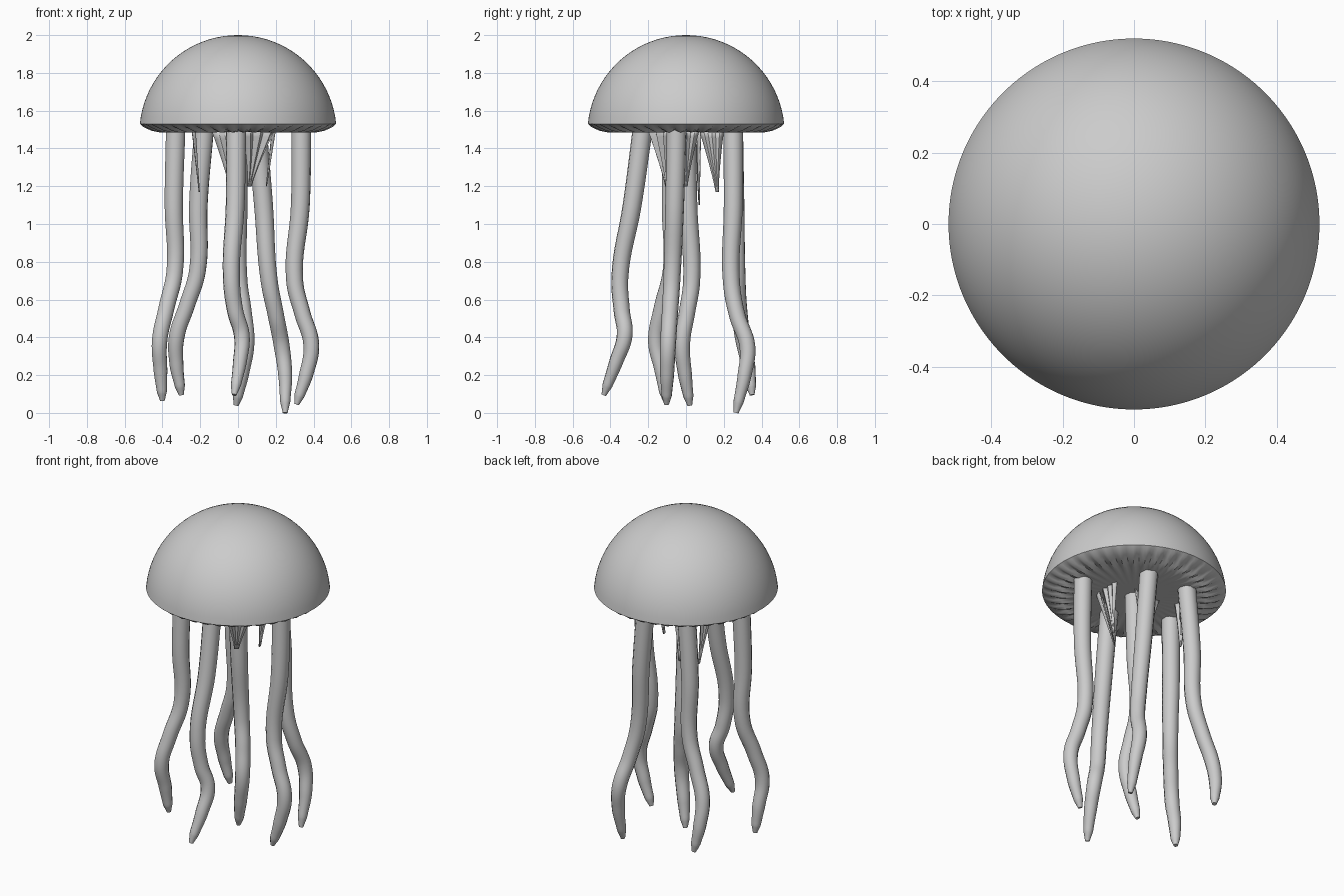
import bpy, bmesh
from math import sin, cos, pi
from mathutils import Vector

if "Cube" in bpy.data.objects:
    bpy.data.objects.remove(bpy.data.objects["Cube"])


def finish(bm, name, angle=0.6):
    bmesh.ops.recalc_face_normals(bm, faces=bm.faces)
    me = bpy.data.meshes.new(name)
    bm.to_mesh(me)
    bm.free()
    ob = bpy.data.objects.new(name, me)
    bpy.context.collection.objects.link(ob)
    bpy.ops.object.select_all(action='DESELECT')
    ob.select_set(True)
    bpy.context.view_layer.objects.active = ob
    bpy.ops.object.shade_smooth_by_angle(angle=angle)
    return ob


# Bell: revolved dome with a shallow fluted underside
def make_bell(seg=160, flutes=40):
    dome = [(0.522 * sin(a), 1.48 + 0.52 * cos(a), 0)
            for a in [i * 1.475 / 20 for i in range(1, 21)]]
    under = [(0.50, 1.516, 0.004), (0.46, 1.502, 0.008), (0.41, 1.492, 0.008),
             (0.34, 1.488, 0.004), (0.25, 1.488, 0), (0.12, 1.49, 0)]
    bm = bmesh.new()
    rings = []
    for r, z, amp in dome + under:
        ring = []
        for i in range(seg):
            t = 2 * pi * i / seg
            ring.append(bm.verts.new((r * cos(t), r * sin(t), z + amp * cos(flutes * t))))
        rings.append(ring)
    for a, b in zip(rings, rings[1:]):
        for i in range(seg):
            j = (i + 1) % seg
            bm.faces.new((a[i], a[j], b[j], b[i]))
    for ring, z in ((rings[0], 2.0), (rings[-1], 1.49)):
        c = bm.verts.new((0, 0, z))
        for i in range(seg):
            bm.faces.new((ring[i], ring[(i + 1) % seg], c))
    finish(bm, "bell", 0.7)


# Tentacle: tapering tube along a smooth path
def make_tentacle(name, pts):
    cu = bpy.data.curves.new(name, 'CURVE')
    cu.dimensions = '3D'
    cu.bevel_depth = 1.0
    cu.bevel_resolution = 4
    cu.use_fill_caps = True
    cu.resolution_u = 8
    pts = [Vector(p) for p in pts]
    pts.insert(-1, pts[-1].lerp(pts[-2], 0.3))
    radii = [0.053, 0.05, 0.045, 0.043, 0.042, 0.037, 0.027, 0.013]
    sp = cu.splines.new('BEZIER')
    sp.bezier_points.add(len(pts) - 1)
    for bp, p, r in zip(sp.bezier_points, pts, radii):
        bp.co = p
        bp.radius = r
        bp.handle_left_type = bp.handle_right_type = 'AUTO'
    ob = bpy.data.objects.new(name, cu)
    bpy.context.collection.objects.link(ob)
    bpy.ops.object.select_all(action='DESELECT')
    ob.select_set(True)
    bpy.context.view_layer.objects.active = ob
    bpy.ops.object.convert(target='MESH')
    bpy.ops.object.shade_smooth_by_angle(angle=0.8)


# Oral arm: thin pleated ribbon narrowing to a tip
def make_arm(name, left, right, tip, pleat):
    l, r, t = Vector(left), Vector(right), Vector(tip)
    side = (r - l).cross(Vector((0, 0, 1))).normalized()
    rows, cols = 8, 6
    bm = bmesh.new()
    grid = []
    for i in range(rows + 1):
        s = i / rows
        w = (1 - s) ** 1.25 + 0.12 * s
        c = ((l + r) / 2).lerp(t, s)
        grid.append([bm.verts.new(c + (r - l) * (j / cols - 0.5) * w
                                  + side * pleat * (1 - s) * (1 if j % 2 else -1))
                     for j in range(cols + 1)])
    for a, b in zip(grid, grid[1:]):
        for j in range(cols):
            bm.faces.new((a[j], a[j + 1], b[j + 1], b[j]))
    ob = finish(bm, name, 0.5)
    mod = ob.modifiers.new("thickness", 'SOLIDIFY')
    mod.thickness = 0.006
    mod.offset = 0


make_bell()

make_tentacle("left_tentacle", [(-.33, -.07, 1.5), (-.34, -.08, 1.1), (-.335, -.08, .75),
              (-.38, -.13, .55), (-.415, -.16, .38), (-.41, -.13, .22), (-.40, -.11, .065)])
make_tentacle("back_left_tentacle", [(-.18, .25, 1.5), (-.21, .26, 1.1), (-.215, .27, .75),
              (-.27, .28, .57), (-.325, .30, .4), (-.325, .33, .25), (-.30, .35, .095)])
make_tentacle("front_tentacle", [(-.01, -.23, 1.5), (-.015, -.285, 1.1), (-.035, -.35, .72),
              (-.015, -.34, .54), (.02, -.325, .41), (.01, -.37, .27), (-.02, -.435, .095)])
make_tentacle("centre_tentacle", [(0, 0, 1.5), (0, .01, 1.1), (.005, .03, .7),
              (.03, .005, .53), (.045, -.02, .37), (.02, -.005, .2), (-.01, .02, .04)])
make_tentacle("right_tentacle", [(.335, -.05, 1.5), (.33, -.06, 1.1), (.30, -.075, .7),
              (.34, -.085, .53), (.388, -.095, .36), (.36, -.1, .2), (.31, -.103, .045)])
make_tentacle("back_right_tentacle", [(.10, .25, 1.5), (.135, .25, 1.1), (.165, .24, .7),
              (.20, .27, .52), (.232, .325, .35), (.25, .31, .2), (.25, .265, 0.0)])

make_arm("left_arm", (-.235, .07, 1.5), (-.235, .2, 1.5), (-.205, .165, 1.17), .008)
make_arm("back_arm", (-.14, .05, 1.5), (.06, .07, 1.5), (-.01, .07, 1.1), .008)
make_arm("front_arm", (.03, -.21, 1.5), (.20, -.09, 1.5), (.06, -.10, 1.2), .012)
make_arm("right_arm", (.19, -.06, 1.5), (.19, .07, 1.5), (.15, .0, 1.2), .008)
